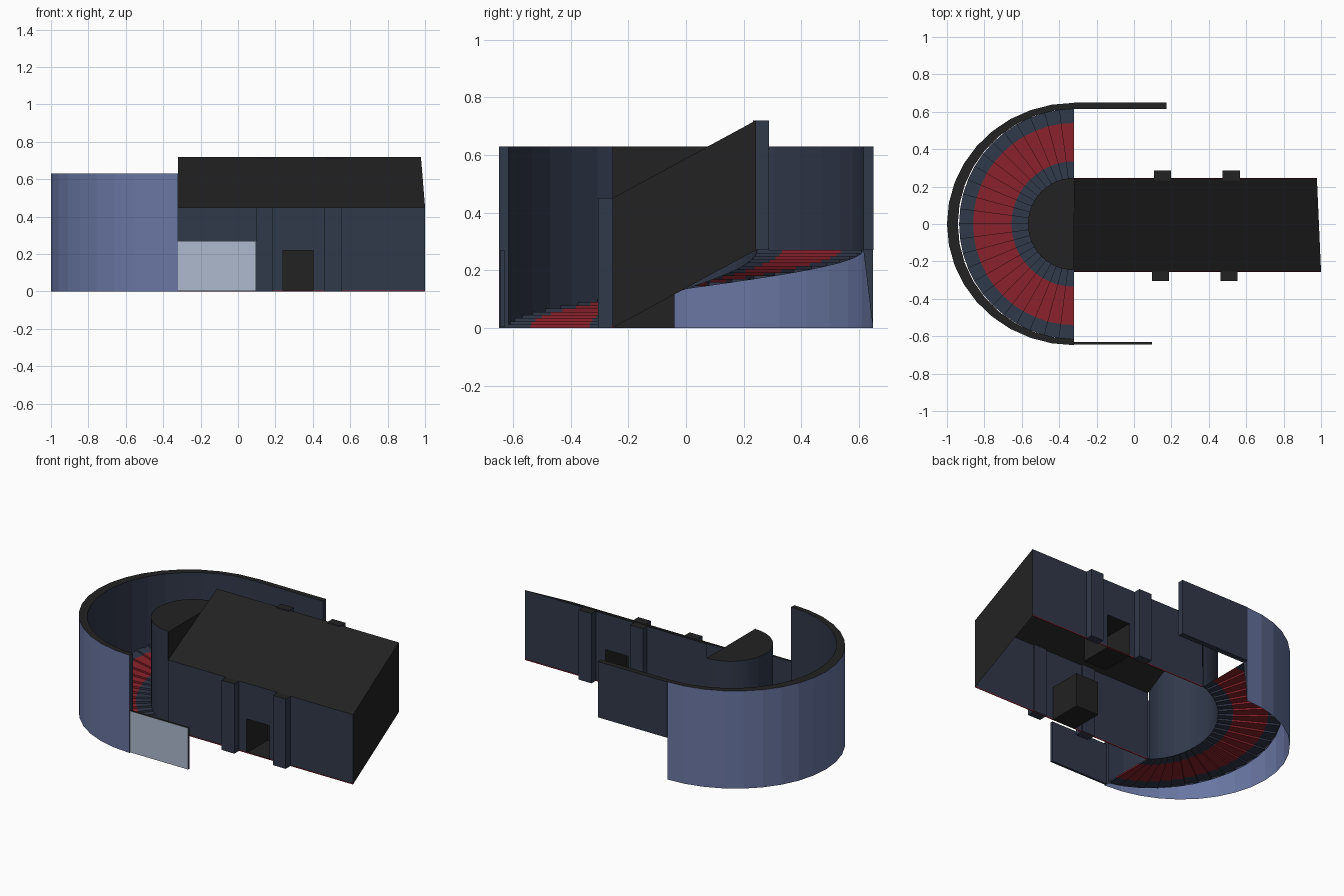
import bpy, math

if "Cube" in bpy.data.objects:
    bpy.data.objects.remove(bpy.data.objects["Cube"])


def material(name, rgb):
    m = bpy.data.materials.new(name)
    m.diffuse_color = (*rgb, 1)
    m.use_nodes = True
    m.node_tree.nodes["Principled BSDF"].inputs["Base Color"].default_value = m.diffuse_color
    return m


DARK, LIGHT, BLACK, RED, PALE = range(5)
MATS = [material("dark blue", (0.030, 0.040, 0.068)),
        material("slate blue", (0.14, 0.18, 0.36)),
        material("charcoal", (0.016, 0.016, 0.016)),
        material("carpet red", (0.26, 0.016, 0.025)),
        material("pale blue", (0.43, 0.49, 0.62))]
XC, RISE, TOP = -0.32, 0.27, 0.63   # centre of the curve, stair rise, wall top
Y0, Y1 = -0.255, 0.243              # front and back of the hall


class Part:
    """Collects coloured polygons and turns them into one object."""

    def __init__(self, name):
        self.name, self.v, self.f, self.m = name, [], [], []

    def face(self, mat, *pts):
        n = len(self.v)
        self.v += pts
        self.f.append(tuple(range(n, n + len(pts))))
        self.m.append(mat)

    def strip(self, mat, a, b):
        for i in range(len(a) - 1):
            self.face(mat, a[i], b[i], b[i + 1], a[i + 1])

    def box(self, x0, x1, y0, y1, z0, z1, mat, skip="", **other):
        p = lambda i, j, k: ((x0, x1)[i], (y0, y1)[j], (z0, z1)[k])
        sides = dict(front=[(0, 0, 0), (1, 0, 0), (1, 0, 1), (0, 0, 1)],
                     back=[(1, 1, 0), (0, 1, 0), (0, 1, 1), (1, 1, 1)],
                     left=[(0, 1, 0), (0, 0, 0), (0, 0, 1), (0, 1, 1)],
                     right=[(1, 0, 0), (1, 1, 0), (1, 1, 1), (1, 0, 1)],
                     top=[(0, 0, 1), (1, 0, 1), (1, 1, 1), (0, 1, 1)],
                     bottom=[(0, 1, 0), (1, 1, 0), (1, 0, 0), (0, 0, 0)])
        for side, c in sides.items():
            if side != skip:
                self.face(other.get(side, mat), *[p(*q) for q in c])

    def build(self):
        me = bpy.data.meshes.new(self.name)
        me.from_pydata(self.v, [], self.f)
        for m in MATS:
            me.materials.append(m)
        me.polygons.foreach_set("material_index", self.m)
        ob = bpy.data.objects.new(self.name, me)
        bpy.context.collection.objects.link(ob)


def arc(rx, ry, t, z):
    """Point on the half turn: t=0 at the front, t=1 at the back."""
    return (XC - rx * math.sin(math.pi * t), -ry * math.cos(math.pi * t), z)


# curved outer wall: full height outside, inside starts at the stairs
N = 18
ts = [i / N for i in range(N + 1)]
wall = Part("curved_outer_wall")
out_lo = [arc(0.68, 0.648, t, 0) for t in ts]
out_hi = [arc(0.68, 0.648, t, TOP) for t in ts]
in_hi = [arc(0.622, 0.615, t, TOP) for t in ts]
in_lo = [arc(0.622, 0.615, t, RISE * t) for t in ts]
wall.strip(LIGHT, out_lo, out_hi)
wall.strip(DARK, in_hi, in_lo)
wall.strip(BLACK, out_hi, in_hi)
wall.face(DARK, out_lo[0], in_lo[0], in_hi[0], out_hi[0])
wall.face(DARK, in_lo[-1], out_lo[-1], out_hi[-1], in_hi[-1])
wall.build()

# half-round core with a flat lid
core = Part("stair_core")
ck = [i / 24 for i in range(25)]
hi = [arc(0.247, 0.247, t, TOP) for t in ck]
core.strip(DARK, [arc(0.247, 0.247, t, RISE * t) for t in ck], hi)
core.face(BLACK, *reversed(hi))
core.face(BLACK, (XC, Y0, 0.45), (XC, 0.08, TOP), (XC, Y0, TOP))
core.build()

# curved stairs with a red runner
S = 24
stairs = Part("curved_stairs")
for k in range(S):
    a, b = k / S, (k + 1) / S
    z0, z1 = RISE * k / S, RISE * (k + 1) / S
    for r0, r1, m in ((0.247, 0.335, DARK), (0.335, 0.54, RED), (0.54, 0.615, DARK)):
        stairs.face(m, arc(r1, r1, a, z1), arc(r0, r0, a, z1),
                    arc(r0, r0, b, z1), arc(r1, r1, b, z1))
        stairs.face(m, arc(r1, r1, a, z0), arc(r0, r0, a, z0),
                    arc(r0, r0, a, z1), arc(r1, r1, a, z1))
stairs.build()

# hall: open underneath, stepped up from front to back
hall = Part("hall_shell")
D0, D1, DH = 0.24, 0.405, 0.22      # doorway
for y, zb, xe, flip in ((Y0, 0, 1.0, False), (Y1, RISE, 0.978, True)):
    zt = zb + 0.45
    for x0, x1, z in ((XC, D0, zb), (D0, D1, zb + DH), (D1, xe, zb)):
        q = [(x0, y, z), (x1, y, z), (x1, y, zt), (x0, y, zt)]
        hall.face(DARK, *(reversed(q) if flip else q))
hall.face(BLACK, (XC, Y0, 0.45), (1, Y0, 0.45), (0.978, Y1, 0.72), (XC, Y1, 0.72))
hall.face(BLACK, (1, Y0, 0), (0.978, Y1, RISE), (0.978, Y1, 0.72), (1, Y0, 0.45))
hall.build()

# door recesses
door = Part("front_door_recess")
door.box(D0, D1, Y0, -0.04, 0, DH, BLACK, skip="front")
door.build()
door = Part("back_door_recess")
door.box(D0, D1, 0.03, Y1, RISE, RISE + DH, BLACK, skip="back")
door.build()

# pillars
for i, x in enumerate((0.095, 0.462)):
    p = Part(f"front_pillar_{i + 1}")
    p.box(x, x + 0.092, -0.305, Y0 + 0.01, 0, 0.45, DARK, top=BLACK)
    p.build()
    p = Part(f"back_pillar_{i + 1}")
    p.box(x + 0.012, x + 0.104, Y1 - 0.01, 0.287, RISE, 0.72, DARK, top=BLACK)
    p.build()

# thin red skirting under the hall walls
for name, y, z, xe in (("front_skirting", Y0, 0, 1), ("back_skirting", Y1, RISE, 0.978)):
    p = Part(name)
    p.box(XC, xe, y - 0.002, y + 0.002, z, z + 0.006, RED)
    p.build()

# straight side walls
p = Part("front_low_wall")
p.box(XC, 0.095, -0.645, -0.63, 0.003, RISE, DARK, front=PALE, top=BLACK)
p.build()
p = Part("back_side_wall")
p.box(XC, 0.175, 0.615, 0.65, RISE, TOP, DARK, top=BLACK)
p.build()
